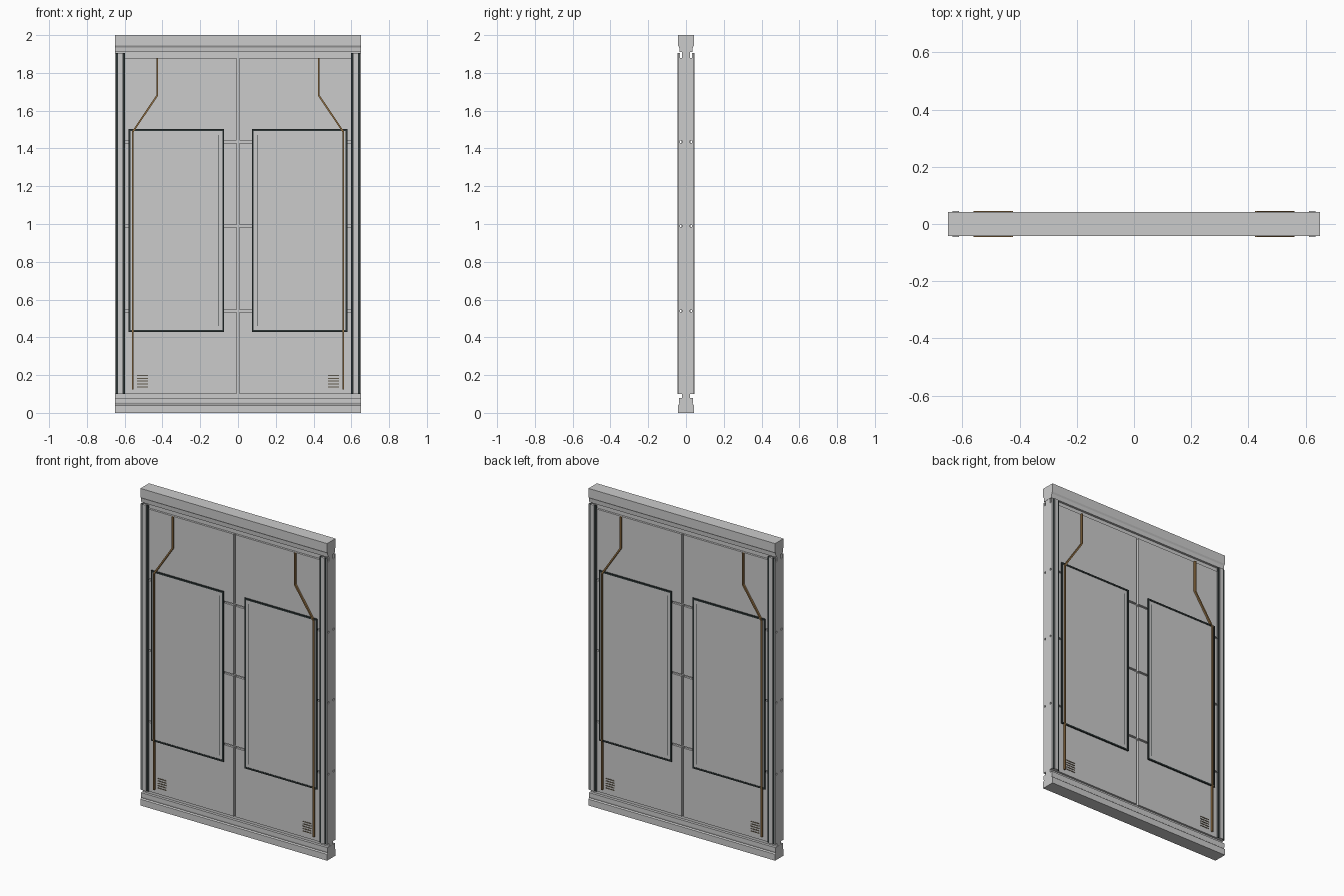
import bpy, bmesh
from mathutils import Vector

if "Cube" in bpy.data.objects:
    bpy.data.objects.remove(bpy.data.objects["Cube"])


def material(name, rgb):
    m = bpy.data.materials.new(name)
    m.diffuse_color = (*rgb, 1)
    m.use_nodes = True
    m.node_tree.nodes["Principled BSDF"].inputs["Base Color"].default_value = m.diffuse_color
    return m


DARK = material("dark_trim", (0.025, 0.035, 0.035))
BROWN = material("copper_brown", (0.30, 0.17, 0.06))
SLAT = material("vent_brown", (0.12, 0.10, 0.07))


def add_box(bm, x0, x1, y0, y1, z0, z1):
    vs = bmesh.ops.create_cube(bm, size=1)["verts"]
    for v in vs:
        v.co = Vector((x0 if v.co.x < 0 else x1,
                       y0 if v.co.y < 0 else y1,
                       z0 if v.co.z < 0 else z1))


def finish(name, bm, mat=None, mirror=True):
    bmesh.ops.recalc_face_normals(bm, faces=bm.faces)
    me = bpy.data.meshes.new(name)
    bm.to_mesh(me)
    bm.free()
    ob = bpy.data.objects.new(name, me)
    bpy.context.collection.objects.link(ob)
    if mat:
        me.materials.append(mat)
    if mirror:
        mod = ob.modifiers.new("four_way_mirror", "MIRROR")
        mod.use_axis = (True, True, False)
        mod.use_mirror_merge = False
    return ob


def boxes(name, dims, mat=None, mirror=True):
    bm = bmesh.new()
    for d in dims:
        add_box(bm, *d)
    return finish(name, bm, mat, mirror)


def beam(name, half_profile):
    # symmetric y-z section swept across the whole width
    section = half_profile + [(-y, z) for y, z in reversed(half_profile)]
    bm = bmesh.new()
    face = bm.faces.new([bm.verts.new((-0.651, y, z)) for y, z in section])
    out = bmesh.ops.extrude_face_region(bm, geom=[face])["geom"]
    bmesh.ops.translate(bm, vec=(1.302, 0, 0),
                        verts=[g for g in out if isinstance(g, bmesh.types.BMVert)])
    return finish(name, bm, mirror=False)


def ribbon(name, path, width, y0, y1, mat):
    # flat conduit following an x-z path with mitred corners
    bm = bmesh.new()
    pts = [Vector(p) for p in path]
    rings = []
    for i, p in enumerate(pts):
        a = (p - pts[i - 1]).normalized() if i else (pts[1] - p).normalized()
        b = (pts[i + 1] - p).normalized() if i < len(pts) - 1 else a
        na, nb = Vector((-a.y, a.x)), Vector((-b.y, b.x))
        n = (na + nb).normalized()
        n *= width / 2 / n.dot(na)
        rings.append([bm.verts.new((p.x + s * n.x, y, p.y + s * n.y))
                      for s, y in ((-1, y0), (1, y0), (1, y1), (-1, y1))])
    for r, q in zip(rings, rings[1:]):
        for k in range(4):
            bm.faces.new((r[k], r[(k + 1) % 4], q[(k + 1) % 4], q[k]))
    bm.faces.new(rings[0])
    bm.faces.new(rings[-1])
    return finish(name, bm, mat)


# top and bottom beams
beam("top_beam", [(0.034, 1.91), (0.036, 1.935), (0.042, 1.945), (0.042, 2.0)])
beam("base_beam", [(0.042, 0.0), (0.042, 0.04), (0.035, 0.046), (0.037, 0.055), (0.037, 0.08)])

# wall core and the slabs split by the grooves
boxes("wall_core", [(-0.65, 0.65, -0.02, 0.02, 0.07, 1.92)], mirror=False)
grooves = [0.54, 0.99, 1.435]
g = 0.006
levels = [0.10 - g] + grooves + [1.88 + g]
boxes("wall_slabs", [(0.007, 0.65, -0.033, -0.019, a + g, b - g)
                     for a, b in zip(levels, levels[1:])])
boxes("seam_strip", [(0.0015, 0.004, -0.024, -0.019, 0.10, 1.88)])

# edge pillars
Z = (0.10, 1.905)
boxes("pillar_plate", [(0.599, 0.651, -0.037, -0.031, *Z),
                       (0.646, 0.651, -0.040, -0.036, *Z)])
boxes("pillar_cover", [(0.612, 0.634, -0.045, -0.036, *Z)])
boxes("pillar_dark_strips", [(0.599, 0.610, -0.041, -0.036, *Z),
                             (0.635, 0.645, -0.040, -0.036, *Z)], DARK)

# large screens with dark frames
x0, x1, z0, z1, t = 0.073, 0.579, 0.428, 1.502, 0.010
boxes("screen_frame", [(x0, x0 + t, -0.041, -0.032, z0, z1),
                       (x1 - t, x1, -0.041, -0.032, z0, z1),
                       (x0 + t, x1 - t, -0.041, -0.032, z0, z0 + t),
                       (x0 + t, x1 - t, -0.041, -0.032, z1 - t, z1)], DARK)
boxes("screen_panel", [(x0 + t, x1 - t, -0.038, -0.032, z0 + t, z1 - t)])
boxes("screen_side_line", [(0.101, 0.104, -0.039, -0.037, 0.46, 1.47)], DARK)

# bent conduits
ribbon("conduit", [(0.557, 0.125), (0.557, 1.488), (0.427, 1.682), (0.427, 1.88)],
       0.009, -0.046, -0.034, BROWN)

# vent slats
boxes("vent_slats", [(0.476, 0.536, -0.035, -0.032, z - 0.003, z + 0.003)
                     for z in (0.138, 0.153, 0.168, 0.183, 0.198)], SLAT)
